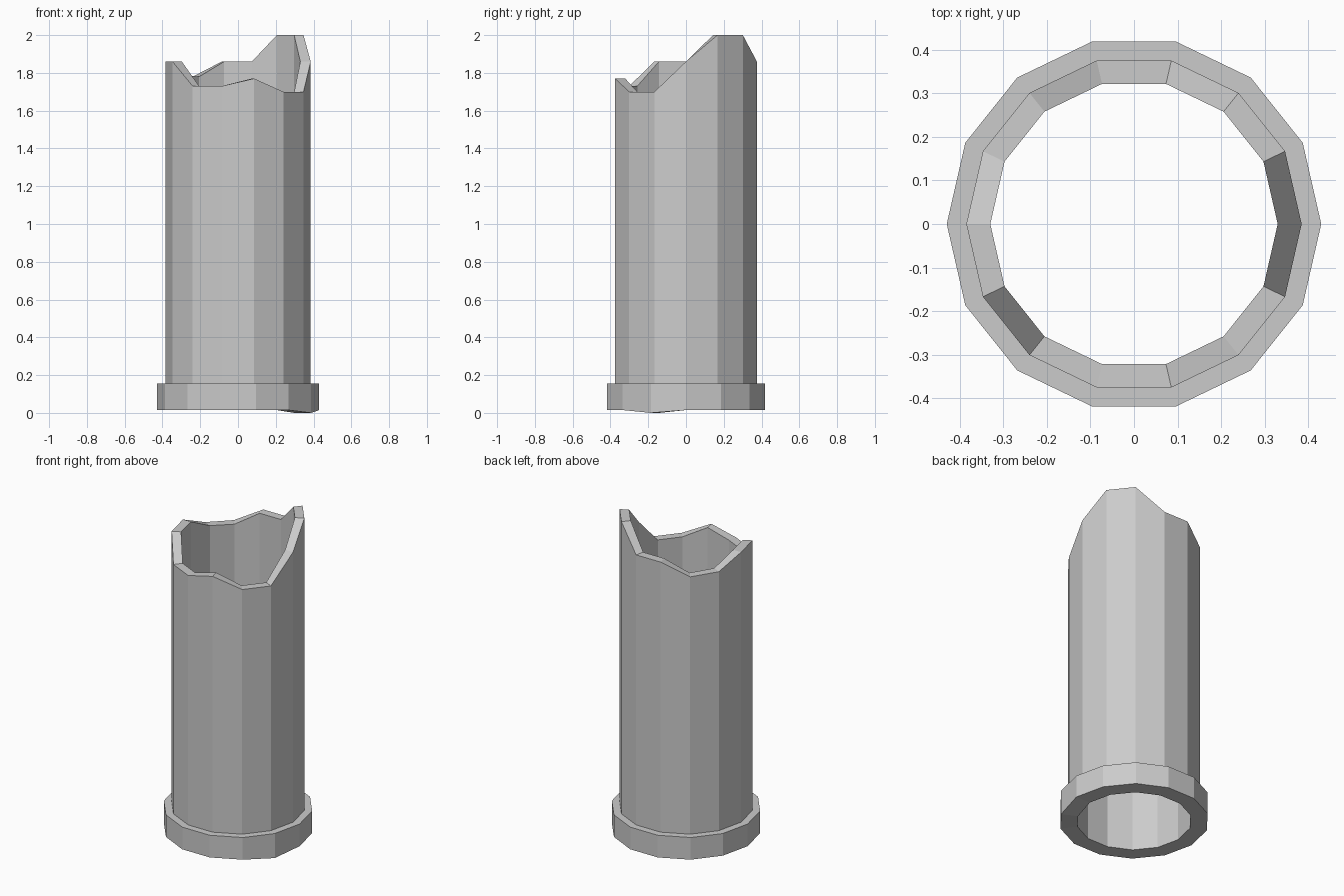
import bpy, bmesh
from math import cos, sin, tau

if "Cube" in bpy.data.objects:
    bpy.data.objects.remove(bpy.data.objects["Cube"])

SIDES = 14
R_IN, R_OUT, R_FOOT = 0.33, 0.385, 0.43
FOOT_TOP = 0.155

# jagged rim height and slightly uneven underside, counter-clockwise from +x
rim = [1.86, 2.0, 2.0, 1.86, 1.86, 1.78, 1.79,
       1.86, 1.86, 1.73, 1.73, 1.77, 1.70, 1.70]
base = [0.015] * SIDES
base[13] = 0.0

bm = bmesh.new()


def ring(radius, heights):
    return [bm.verts.new((radius * cos(tau * k / SIDES),
                          radius * sin(tau * k / SIDES), z))
            for k, z in enumerate(heights)]


# closed wall section: foot underside, foot side, step, wall, broken rim, bore
loops = [ring(R_IN, base),
         ring(R_FOOT, base),
         ring(R_FOOT, [FOOT_TOP] * SIDES),
         ring(R_OUT, [FOOT_TOP] * SIDES),
         ring(R_OUT, rim),
         ring(R_IN, rim)]
for a, b in zip(loops, loops[1:] + loops[:1]):
    for k in range(SIDES):
        n = (k + 1) % SIDES
        bm.faces.new((a[k], a[n], b[n], b[k]))
bmesh.ops.recalc_face_normals(bm, faces=bm.faces[:])

mesh = bpy.data.meshes.new("broken_pipe")
bm.to_mesh(mesh)
bm.free()
bpy.context.collection.objects.link(bpy.data.objects.new("broken_pipe", mesh))
